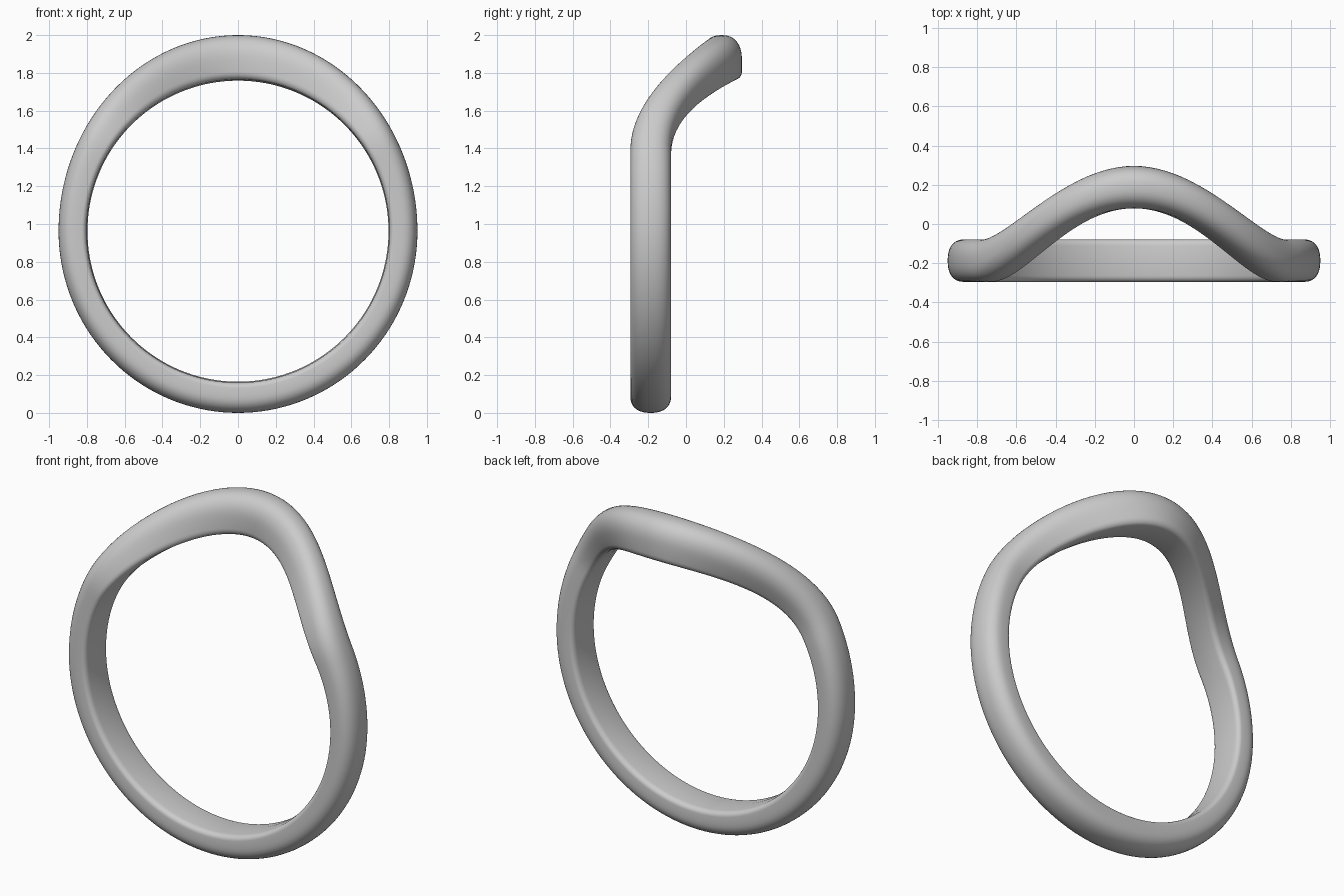
import bpy, bmesh
from math import sin, cos, pi, radians, sqrt, copysign

cube = bpy.data.objects.get("Cube")
if cube:
    bpy.data.objects.remove(cube, do_unlink=True)

grey = bpy.data.materials.new("light grey")
grey.use_nodes = True
colour = (0.6, 0.6, 0.6, 1)
grey.diffuse_color = colour
grey.node_tree.nodes["Principled BSDF"].inputs["Base Color"].default_value = colour

SEGMENTS = 144
INNER = 0.797        # hole radius
CENTRE_Z = 0.962
HALF_WIDTH = 0.108   # half the band width, front to back


def power(value, exponent):
    return copysign(abs(value) ** exponent, value)


def section():
    """Band profile: (across, height 0..1), flat inside and domed outside."""
    points = []
    for i in range(21):                      # outer dome
        a = pi * i / 20
        points.append((power(cos(a), 0.85), 0.45 + 0.55 * power(sin(a), 0.85)))
    for side in (-1, 1):                     # softly rounded inner corners
        corner = []
        for i in range(6):
            a = pi / 2 * i / 5
            corner.append((side * (0.7 + 0.3 * cos(a)), 0.2 - 0.17 * sin(a)))
        points += corner if side < 0 else [(0, 0)] + corner[::-1]
    return points


def outer_radius(angle):
    """Round below, taller above, so the raised part is thicker."""
    tall = 1.038 if sin(angle) > 0 else 0.962
    return 1 / sqrt((cos(angle) / 0.95) ** 2 + (sin(angle) / tall) ** 2)


def sweep_back(angle):
    """Backward shift of the band, growing towards the top."""
    from_top = abs(angle - pi / 2)
    t = max(0, 1 - from_top / radians(61))
    return 0.375 * (0.5 - 0.5 * cos(pi * t))


# Ring band, swept around the hole
bm = bmesh.new()
rings = []
for s in range(SEGMENTS):
    angle = -pi / 2 + 2 * pi * s / SEGMENTS
    thickness = outer_radius(angle) - INNER
    ring = []
    for across, height in section():
        r = INNER + thickness * height
        y = -0.187 + sweep_back(angle) + HALF_WIDTH * across
        ring.append(bm.verts.new((r * cos(angle), y, CENTRE_Z + r * sin(angle))))
    rings.append(ring)
count = len(rings[0])
for s in range(SEGMENTS):
    a, b = rings[s], rings[(s + 1) % SEGMENTS]
    for i in range(count):
        j = (i + 1) % count
        bm.faces.new((a[i], a[j], b[j], b[i]))
bmesh.ops.recalc_face_normals(bm, faces=bm.faces)

mesh = bpy.data.meshes.new("ring_band")
bm.to_mesh(mesh)
bm.free()
mesh.materials.append(grey)
mesh.shade_smooth()
band = bpy.data.objects.new("ring_band", mesh)
bpy.context.collection.objects.link(band)
